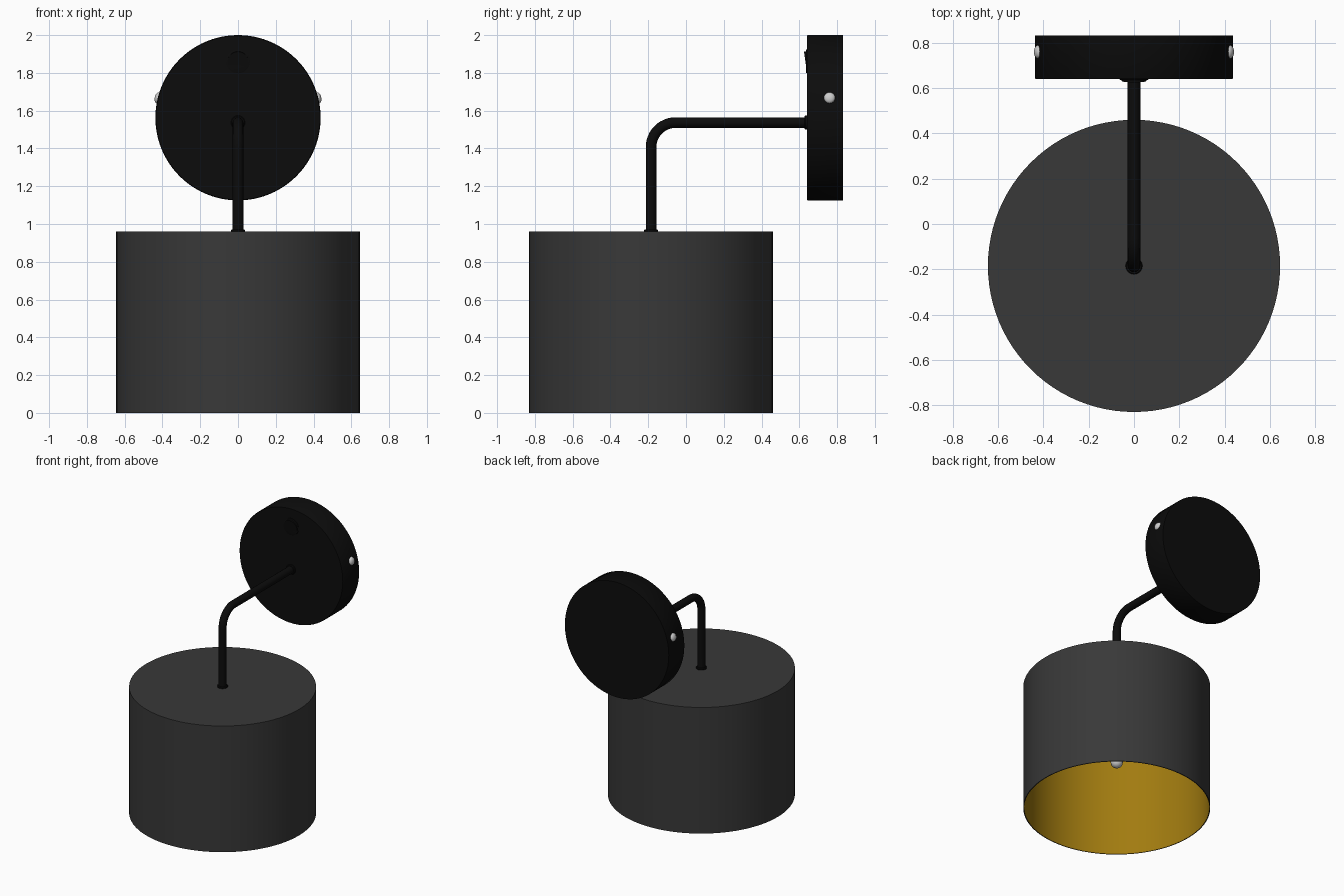
import bpy, bmesh, math
from mathutils import Matrix, Vector

if "Cube" in bpy.data.objects:
    bpy.data.objects.remove(bpy.data.objects["Cube"])


def material(name, rgb):
    m = bpy.data.materials.new(name)
    m.diffuse_color = (*rgb, 1)
    m.use_nodes = True
    m.node_tree.nodes["Principled BSDF"].inputs["Base Color"].default_value = m.diffuse_color
    return m


BLACK = material("black metal", (0.0035, 0.0035, 0.0035))
CHARCOAL = material("charcoal shade", (0.04, 0.04, 0.04))
GOLD = material("gold lining", (0.36, 0.20, 0.005))
SILVER = material("silver", (0.6, 0.6, 0.6))


def lathe(name, profile, loc, axis, mats, segs=48, lining_from=None):
    """Revolve (radius, height) points about an axis; bands past lining_from use material 1."""
    bm = bmesh.new()
    rings = []
    for r, h in profile:
        n = 1 if r == 0 else segs
        rings.append([bm.verts.new((r * math.cos(2 * math.pi * i / segs),
                                    r * math.sin(2 * math.pi * i / segs), h)) for i in range(n)])
    for band, (a, b) in enumerate(zip(rings, rings[1:])):
        for i in range(segs):
            j = (i + 1) % segs
            quad = [a[i % len(a)], a[j % len(a)], b[j % len(b)], b[i % len(b)]]
            f = bm.faces.new(list(dict.fromkeys(quad)))
            f.smooth = True
            if lining_from is not None and band >= lining_from:
                f.material_index = 1
    bmesh.ops.recalc_face_normals(bm, faces=bm.faces)
    for e in bm.edges:
        e.smooth = e.calc_face_angle(0) < math.radians(35)
    rot = Vector((0, 0, 1)).rotation_difference(Vector(axis).normalized()).to_matrix().to_4x4()
    bm.transform(Matrix.Translation(loc) @ rot)
    me = bpy.data.meshes.new(name)
    bm.to_mesh(me)
    bm.free()
    for m in mats:
        me.materials.append(m)
    ob = bpy.data.objects.new(name, me)
    bpy.context.collection.objects.link(ob)
    return ob


SY = -0.185      # shade axis
PZ = 1.5625      # wall plate centre height
RZ = 1.537       # arm height

# Drum shade, open below, gold inside
lathe("shade", [(0, 0.96), (0.645, 0.96), (0.645, 0), (0.639, 0), (0.639, 0.952), (0, 0.952)],
      (0, SY, 0), (0, 0, 1), [CHARCOAL, GOLD], 96, lining_from=3)

# Lamp holder and small bulb inside the shade
lathe("lamp_holder", [(0, 0.953), (0.09, 0.953), (0.09, 0.62), (0.08, 0.6), (0, 0.6)],
      (0, SY, 0), (0, 0, 1), [BLACK])
bulb = [(0.042 * math.sin(t * math.pi / 12), 0.362 - 0.042 * math.cos(t * math.pi / 12)) for t in range(7)]
lathe("bulb", bulb + [(0.042, 0.605), (0, 0.605)], (0, SY, 0), (0, 0, 1), [SILVER], 24)

# Round wall plate
lathe("wall_plate", [(0, 0), (0.4375, 0), (0.4375, 0.187), (0.434, 0.192), (0, 0.192)],
      (0, 0.832, PZ), (0, -1, 0), [BLACK], 96)

# Bent arm swept along a path
R = 0.13
path = [(0, SY, 0.94)]
for k in range(13):
    a = math.pi / 2 * k / 12
    path.append((0, SY + R - R * math.cos(a), RZ - R + R * math.sin(a)))
path.append((0, 0.66, RZ))
cu = bpy.data.curves.new("arm", "CURVE")
cu.dimensions = "3D"
cu.bevel_depth = 0.028
cu.bevel_resolution = 6
cu.use_fill_caps = True
sp = cu.splines.new("POLY")
sp.points.add(len(path) - 1)
for p, co in zip(sp.points, path):
    p.co = (*co, 1)
sp.use_smooth = True
cu.materials.append(BLACK)
arm = bpy.data.objects.new("arm", cu)
bpy.context.collection.objects.link(arm)
bpy.context.view_layer.objects.active = arm
arm.select_set(True)
bpy.ops.object.convert(target="MESH")

# Collars at both ends of the arm
collar = [(0, 0), (0.037, 0), (0.037, 0.009), (0.033, 0.013), (0, 0.013)]
lathe("shade_collar", collar, (0, SY, 0.958), (0, 0, 1), [BLACK], 32)
lathe("plate_collar", collar, (0, 0.641, RZ), (0, -1, 0), [BLACK], 32)

# Rocker switch on the plate: flat bezel and tilted button
lathe("switch_bezel", [(0, 0), (0.063, 0), (0.063, 0.004), (0.057, 0.006), (0, 0.006)],
      (0, 0.641, 1.862), (0, -1, 0), [BLACK])
lathe("switch_button", [(0, 0), (0.055, 0), (0.055, 0.03), (0, 0.03)],
      (0, 0.662, 1.862), (0, -1, -0.14), [BLACK])

# Silver dome screws on both sides of the plate
dome = [(0.03 * math.cos(t * math.pi / 10), 0.018 * math.sin(t * math.pi / 10)) for t in range(5)]
for side, name in ((-1, "left_screw"), (1, "right_screw")):
    d = Vector((side * math.cos(math.radians(14)), 0, math.sin(math.radians(14))))
    lathe(name, [(0, -0.01), (0.03, -0.01)] + dome + [(0, 0.018)],
          Vector((0, 0.76, PZ)) + d * 0.436, d, [SILVER], 24)
